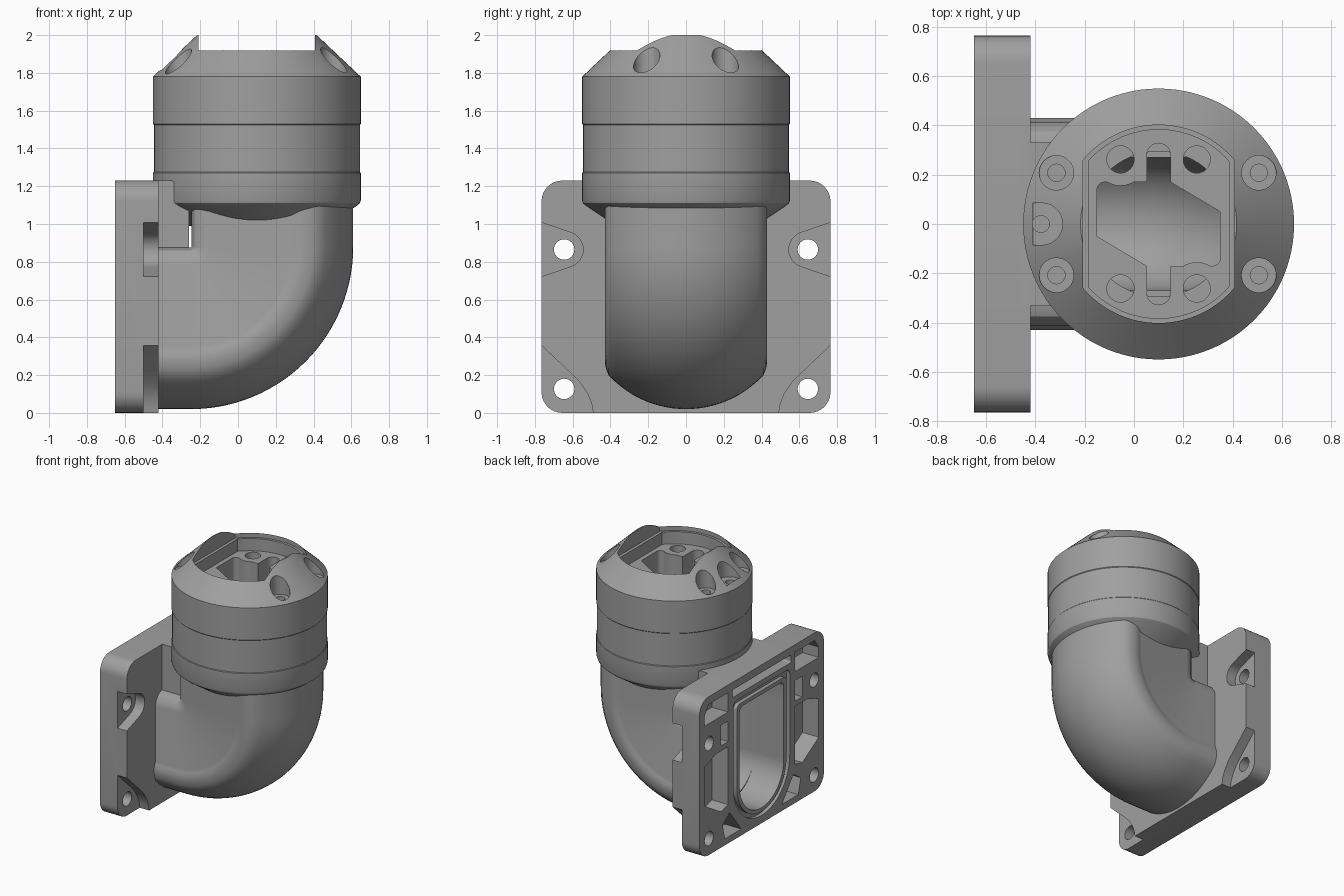
import bpy, bmesh
from math import sin, cos, pi, radians, sqrt, acos

if "Cube" in bpy.data.objects:
    bpy.data.objects.remove(bpy.data.objects["Cube"])

grey = bpy.data.materials.new("plain grey")
grey.use_nodes = True
grey.diffuse_color = (0.35, 0.35, 0.35, 1)
grey.node_tree.nodes["Principled BSDF"].inputs["Base Color"].default_value = grey.diffuse_color
CX = 0.1  # collar axis


def make(name, rings):
    """Closed solid lofted through rings of matching points."""
    bm = bmesh.new()
    loops = [[bm.verts.new(p) for p in ring] for ring in rings]
    for a, b in zip(loops, loops[1:]):
        for i in range(len(a)):
            j = (i + 1) % len(a)
            bm.faces.new((a[i], a[j], b[j], b[i]))
    bm.faces.new(loops[0][::-1])
    bm.faces.new(loops[-1])
    bmesh.ops.recalc_face_normals(bm, faces=bm.faces)
    me = bpy.data.meshes.new(name)
    bm.to_mesh(me)
    bm.free()
    me.materials.append(grey)
    ob = bpy.data.objects.new(name, me)
    bpy.context.collection.objects.link(ob)
    return ob


def prism_x(name, pts, a, b):
    return make(name, [[(x, y, z) for y, z in pts] for x in (a, b)])


def prism_z(name, pts, a, b):
    return make(name, [[(x, y, z) for x, y in pts] for z in (a, b)])


def arc(cx, cy, r, a0=0, a1=360, n=32):
    full = a1 - a0 == 360
    steps = n if full else n + 1
    return [(cx + r * cos(radians(a0 + (a1 - a0) * i / n)),
             cy + r * sin(radians(a0 + (a1 - a0) * i / n))) for i in range(steps)]


def rounded(x0, x1, y0, y1, r, n=8):
    return (arc(x1 - r, y1 - r, r, 0, 90, n) + arc(x0 + r, y1 - r, r, 90, 180, n)
            + arc(x0 + r, y0 + r, r, 180, 270, n) + arc(x1 - r, y0 + r, r, 270, 360, n))


def clipped_circle(r, half):
    """Circle with its two x sides cut flat."""
    a = acos(half / r) * 180 / pi
    return arc(CX, 0, r, a, 180 - a, 32) + arc(CX, 0, r, 180 + a, 360 - a, 32)


def d_shape(w, top, low, r=0.04):
    """Round bottom, flat top, for the duct mouth."""
    return (arc(w - r, top - r, r, 0, 90, 5) + arc(r - w, top - r, r, 90, 180, 5)
            + arc(0, low + w, w, 180, 360, 32))


def lathe(name, profile, n=96):
    return make(name, [arc_ring(r, z, n) for r, z in profile])


def arc_ring(r, z, n):
    return [(x, y, z) for x, y in arc(CX, 0, r, n=n)]


def bend(name, half, px, pz, x0, z1, n=28):
    """Sweep a mirrored (y, radius) section round a right-angle bend."""
    sec = half + [(-y, r) for y, r in half[::-1] if y > 1e-6]
    rings = [[(x0, y, pz - r) for y, r in sec]]
    for i in range(n + 1):
        a = pi / 2 * i / n
        rings.append([(px + r * sin(a), y, pz - r * cos(a)) for y, r in sec])
    rings.append([(px + r, y, z1) for y, r in sec])
    return make(name, rings)


def cut(ob, cutters):
    for c in cutters:
        m = ob.modifiers.new("cut", "BOOLEAN")
        m.operation, m.solver, m.object = "DIFFERENCE", "EXACT", c
        c.hide_render = True
    bpy.context.view_layer.update()
    dg = bpy.context.evaluated_depsgraph_get()
    me = bpy.data.meshes.new_from_object(ob.evaluated_get(dg))
    ob.modifiers.clear()
    ob.data = me


def mirror(pts):
    return [(-y, z) for y, z in pts]


# Inner duct: bend plus mouth
inner = [(0.27, 0.005), (0.27, 0.45)]
inner += [(0.27 * cos(t), 0.45 + 0.25 * sin(t)) for t in [pi / 2 * i / 10 for i in range(1, 11)]]
duct = bend("duct_cutter", inner, -0.2, 0.83, -0.8, 1.25)
mouth = prism_x("mouth_cutter", d_shape(0.27, 1.0, 0.12), -0.8, -0.4)

# Elbow body with flat side panels and a raised outer band
outer = [(0.34, 0.005), (0.375, 0.02), (0.402, 0.055), (0.415, 0.1), (0.415, 0.53),
         (0.421, 0.55), (0.43, 0.575), (0.43, 0.61), (0.424, 0.645), (0.41, 0.68)]
R = 0.557
outer += [(y, 0.86 - R + sqrt(R * R - y * y)) for y in [0.41 * (1 - i / 12) for i in range(1, 13)]]
elbow = bend("elbow_body", outer, -0.25, 0.88, -0.45, 1.13)
cut(elbow, [duct, mouth])

# Web joining the flange to the collar
web_pts = [(-0.46, 0.86), (-0.26, 0.86), (-0.26, 1.1), (-0.32, 1.12)] + arc(-0.36, 1.19, 0.04, 0, 90, 6) + [(-0.46, 1.23)]
web = make("flange_web", [[(x, y, z) for x, z in web_pts] for y in (-0.33, 0.33)])
cut(web, [duct, mouth])

# Mounting flange
flange = prism_x("mounting_flange", rounded(-0.765, 0.765, 0, 1.23, 0.11), -0.65, -0.42)
upper = arc(0.64, 0.865, 0.095, 105, 255, 14) + [(0.8, 0.71), (0.8, 1.02)]
lower = [(0.8, 0.39), (0.62, 0.22), (0.56, 0.16), (0.52, 0.1), (0.5, 0.05), (0.488, -0.02), (0.8, -0.02)]
pockets = [
    [(0.41, 0.3), (0.5, 0.28), (0.7, 0.4), (0.7, 0.7), (0.56, 0.75), (0.41, 0.75)],
    [(0.41, 0.79), (0.5, 0.79), (0.5, 0.95), (0.41, 0.95)],
    [(0.41, 1.02), (0.7, 1.02), (0.7, 1.1), (0.65, 1.17), (0.41, 1.17)],
    [(0.25, 0.05), (0.45, 0.05), (0.48, 0.17), (0.39, 0.23)],
]
tools = [duct, mouth]
for flip in (list, mirror):
    tools += [prism_x("bolt_recess_cutter", flip(p), -0.5, -0.3) for p in (upper, lower)]
    tools += [prism_x("bolt_hole_cutter", flip(arc(0.645, z, 0.054)), -0.8, -0.3) for z in (0.127, 0.865)]
    tools += [prism_x("pocket_cutter", flip(p), -0.8, -0.51) for p in pockets]
tools.append(prism_x("top_slot_cutter", rounded(-0.36, 0.36, 1.11, 1.17, 0.015), -0.8, -0.51))
tools.append(prism_x("seal_step_cutter", d_shape(0.345, 1.07, 0.06), -0.8, -0.62))
cut(flange, tools)
# Raised lip round the duct mouth
lip = prism_x("duct_lip", d_shape(0.305, 1.03, 0.09), -0.65, -0.6)
cut(lip, [mouth, duct])

# Collar with tapered underside and conical top
collar = lathe("collar", [(0.37, 0.99), (0.43, 1.03), (0.53, 1.097), (0.545, 1.11), (0.55, 1.125),
                          (0.55, 1.27), (0.546, 1.275), (0.546, 1.525), (0.55, 1.53),
                          (0.55, 1.78), (0.317, 2.0)])
FLOOR = 1.79
opening = []
for s in (1, -1):
    slot = arc(CX, 0.28, 0.048, 0, 180, 12)
    side = [(CX + 0.048, 0.17)] + slot + [(CX - 0.048, 0.17)]
    corner = arc(CX - 0.22, 0.14, 0.03, 90, 180, 6)
    opening += [(CX + s * (x - CX), s * y) for x, y in side + corner]
    opening += [(CX - s * 0.25, -s * y) for y in (-0.05, 0.05)]
tools = [
    duct,
    prism_z("recess_cutter", clipped_circle(0.402, 0.308), 1.885, 2.2),
    prism_z("recess_step_cutter", clipped_circle(0.383, 0.285), FLOOR, 2.1),
    prism_z("opening_cutter", opening, 1.5, 1.9),
    prism_z("bore_cutter", arc(CX, 0, 0.295, n=64), 1.1, 1.6),
]
# Vertical screw holes sunk into the cone
for x in (-0.315, 0.507):
    for y in (-0.208, 0.208):
        tools.append(prism_z("counterbore_cutter", arc(x, y, 0.07), 1.785, 2.3))
        tools.append(prism_z("screw_hole_cutter", arc(x, y, 0.035), 1.65, 2.2))
notch = arc(-0.375, 0, 0.085, -90, 90, 20) + [(-0.41, 0.085), (-0.41, -0.085)]
tools.append(prism_z("notch_cutter", notch, 1.8, 2.2))
tools.append(prism_z("notch_hole_cutter", arc(-0.378, 0, 0.034), 1.65, 2.1))
spots = [(CX + sx * 0.155, sy * 0.262) for sx in (-1, 1) for sy in (-1, 1)]
boss_holes = [prism_z("boss_hole_cutter", arc(x, y, 0.055), 1.5, 1.95) for x, y in spots]
cut(collar, tools + boss_holes)

# Round screw bosses inside the collar opening
for (x, y), hole in zip(spots, boss_holes):
    cut(prism_z("screw_boss", arc(x, y, 0.107), 1.602, FLOOR), [hole])

# Remove the cutters, then smooth the curved faces
for ob in list(bpy.context.scene.objects):
    if ob.name.split(".")[0].endswith("_cutter"):
        bpy.data.objects.remove(ob)
bpy.ops.object.select_all(action="DESELECT")
for ob in bpy.context.scene.objects:
    if ob.type == "MESH":
        ob.select_set(True)
        bpy.context.view_layer.objects.active = ob
bpy.ops.object.shade_smooth_by_angle(angle=radians(28))
